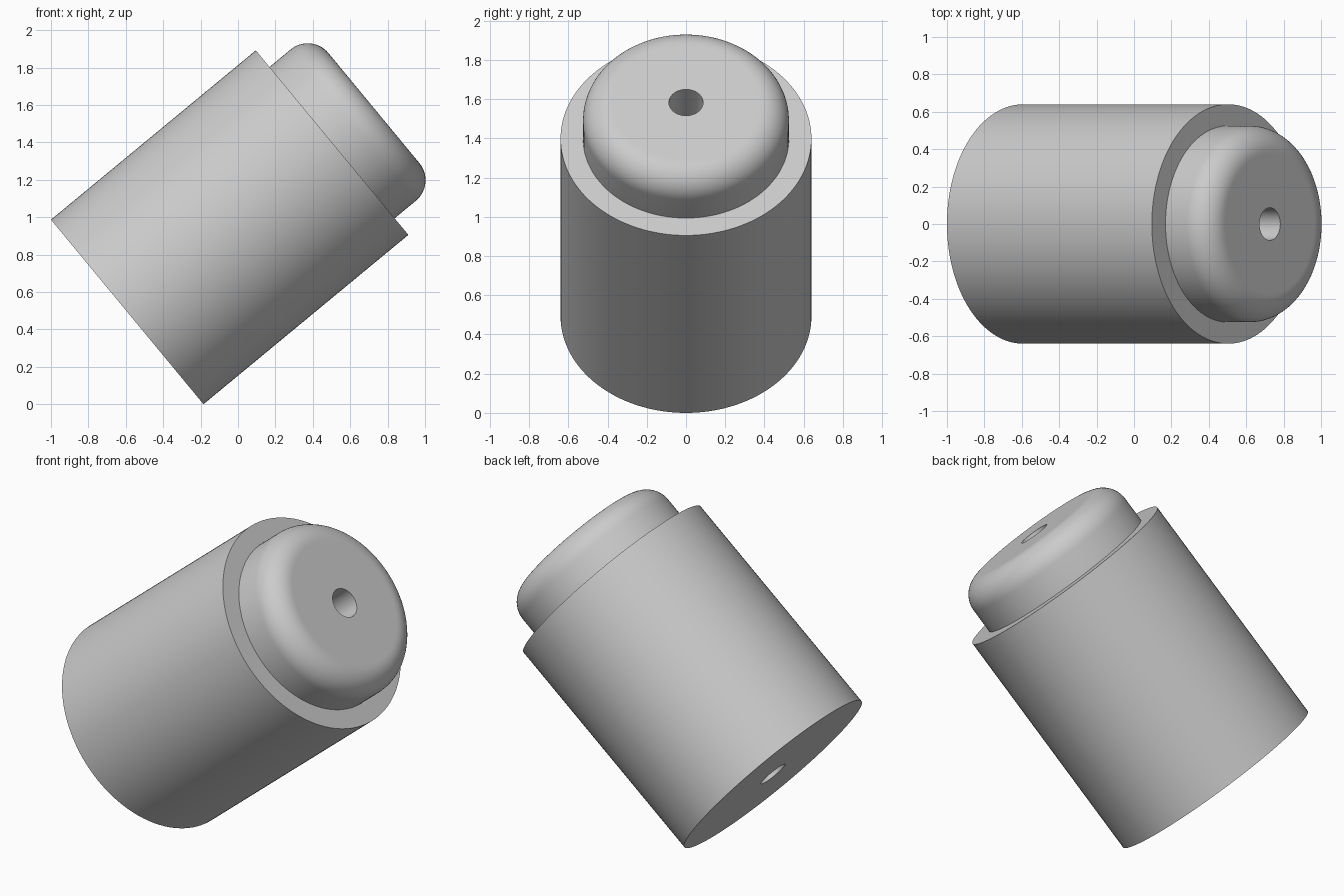
import bpy, bmesh, math
from mathutils import Vector

cube = bpy.data.objects.get("Cube")
if cube:
    bpy.data.objects.remove(cube)

BODY_R, BODY_L = 0.64, 1.421
CAP_R, CAP_H, FILLET = 0.525, 0.29, 0.143
HOLE_R = 0.087
SEGMENTS, STEPS = 128, 14

grey = bpy.data.materials.new("plain grey")
grey.use_nodes = True
colour = (0.6, 0.6, 0.6, 1)
grey.diffuse_color = colour
grey.node_tree.nodes["Principled BSDF"].inputs["Base Color"].default_value = colour

# Half section as (radius, height): bore, base, wall, shoulder, rounded cap
top = BODY_L + CAP_H
section = [(HOLE_R, 0), (BODY_R, 0), (BODY_R, BODY_L), (CAP_R, BODY_L)]
for i in range(STEPS + 1):
    a = math.pi / 2 * i / STEPS
    section.append((CAP_R - FILLET + FILLET * math.cos(a),
                    top - FILLET + FILLET * math.sin(a)))
section += [(CAP_R - FILLET - 0.01, top), (HOLE_R, top)]

# Turn the closed section around the axis
bm = bmesh.new()
verts = [bm.verts.new((r, 0, z)) for r, z in section]
edges = [bm.edges.new((v, verts[i - 1])) for i, v in enumerate(verts)]
bmesh.ops.spin(bm, geom=verts + edges, cent=Vector(), axis=(0, 0, 1),
               angle=math.tau, steps=SEGMENTS, use_merge=False)
bmesh.ops.remove_doubles(bm, verts=bm.verts, dist=0.0001)
bmesh.ops.recalc_face_normals(bm, faces=bm.faces)

mesh = bpy.data.meshes.new("stepped_bushing")
bm.to_mesh(mesh)
bm.free()
mesh.materials.append(grey)

# Tilt the axis towards +x, resting on the rim of the base
bushing = bpy.data.objects.new("stepped_bushing", mesh)
bpy.context.collection.objects.link(bushing)
tilt = math.atan2(1.095, 0.905)
bushing.rotation_euler.y = tilt
bushing.location = (-1 + BODY_R * math.cos(tilt), 0, BODY_R * math.sin(tilt))

bpy.ops.object.select_all(action="DESELECT")
bushing.select_set(True)
bpy.context.view_layer.objects.active = bushing
bpy.ops.object.shade_smooth_by_angle(angle=math.radians(30))
